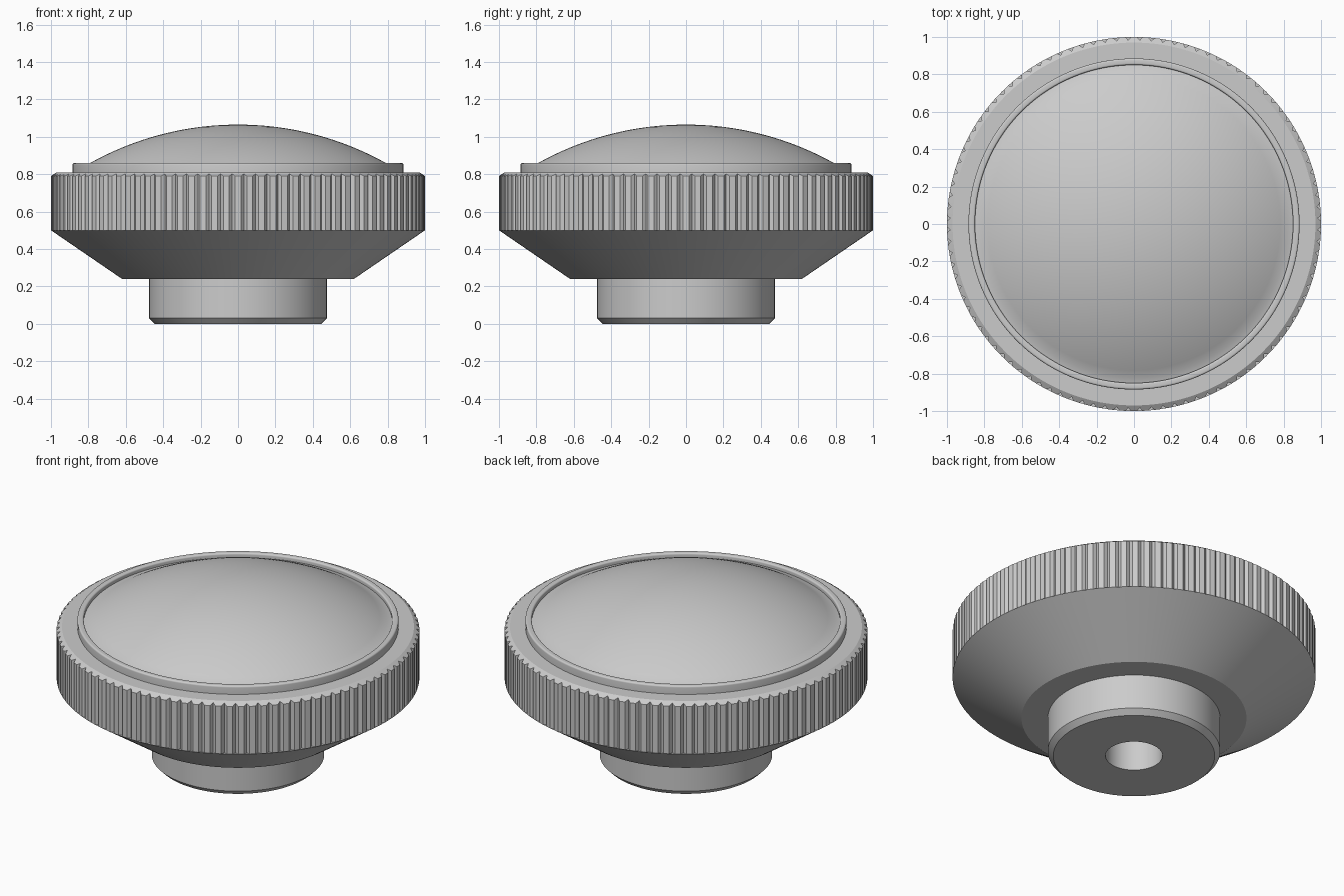
import bpy, math

if "Cube" in bpy.data.objects:
    bpy.data.objects.remove(bpy.data.objects["Cube"])

TEETH = 100
SEGS = TEETH * 4


def lathe(name, profile):
    """Spin (radius, z) points round z; a radius may be a function of the segment index,
    and a z may be one too. Radius 0 makes a pole."""
    verts, faces, rows = [], [], []
    for r, z in profile:
        if r == 0:
            rows.append([len(verts)] * SEGS)
            verts.append((0, 0, z))
            continue
        rows.append(list(range(len(verts), len(verts) + SEGS)))
        for i in range(SEGS):
            a = 2 * math.pi * i / SEGS
            rr = r(i) if callable(r) else r
            zz = z(i) if callable(z) else z
            verts.append((rr * math.cos(a), rr * math.sin(a), zz))
    for lo, hi in zip(rows, rows[1:]):
        for i in range(SEGS):
            j = (i + 1) % SEGS
            f = list(dict.fromkeys((lo[i], lo[j], hi[j], hi[i])))
            faces.append(f)
    mesh = bpy.data.meshes.new(name)
    mesh.from_pydata(verts, [], faces)
    mesh.update()
    ob = bpy.data.objects.new(name, mesh)
    bpy.context.collection.objects.link(ob)
    bpy.ops.object.select_all(action='DESELECT')
    ob.select_set(True)
    bpy.context.view_layer.objects.active = ob
    bpy.ops.object.shade_smooth_by_angle(angle=math.radians(25))
    return ob


def arc(cx, cz, r, a0, a1, n):
    return [(cx + r * math.cos(math.radians(a0 + (a1 - a0) * k / n)),
             cz + r * math.sin(math.radians(a0 + (a1 - a0) * k / n))) for k in range(n + 1)]


# Hub with blind shaft hole and chamfered foot
lathe("hub", [(0, 0.45), (0.157, 0.45), (0.157, 0), (0.445, 0), (0.475, 0.03), (0.475, 0.24)])

# Conical skirt under the grip
lathe("skirt", [(0.475, 0.24), (0.62, 0.24), (1.0, 0.5)])

# Knurled grip: V grooves that run out through the top chamfer
DEPTH = 0.017
knurl_r = lambda i: 1.0 - (DEPTH if i % 4 == 2 else 0)
knurl_top = lambda i: 0.79 + (DEPTH * 0.02 / 0.03 if i % 4 == 2 else 0)
lathe("knurled_grip", [(1.0, 0.5), (knurl_r, 0.5), (knurl_r, knurl_top),
                       (0.97, 0.81), (0.885, 0.81)])

# Raised trim ring round the cap
lathe("trim_ring", [(0.885, 0.81)] + arc(0.875, 0.85, 0.01, 0, 90, 5)
      + arc(0.86, 0.85, 0.01, 90, 180, 5) + [(0.85, 0.835)])

# Shallow domed cap with a flat border
R, TOP = 1.625, 1.065
edge = math.asin(0.82 / R)
dome = [(R * math.sin(edge * (1 - k / 20)), TOP - R + R * math.cos(edge * (1 - k / 20)))
        for k in range(20)]
lathe("domed_cap", [(0.85, 0.835)] + dome + [(0, TOP)])
